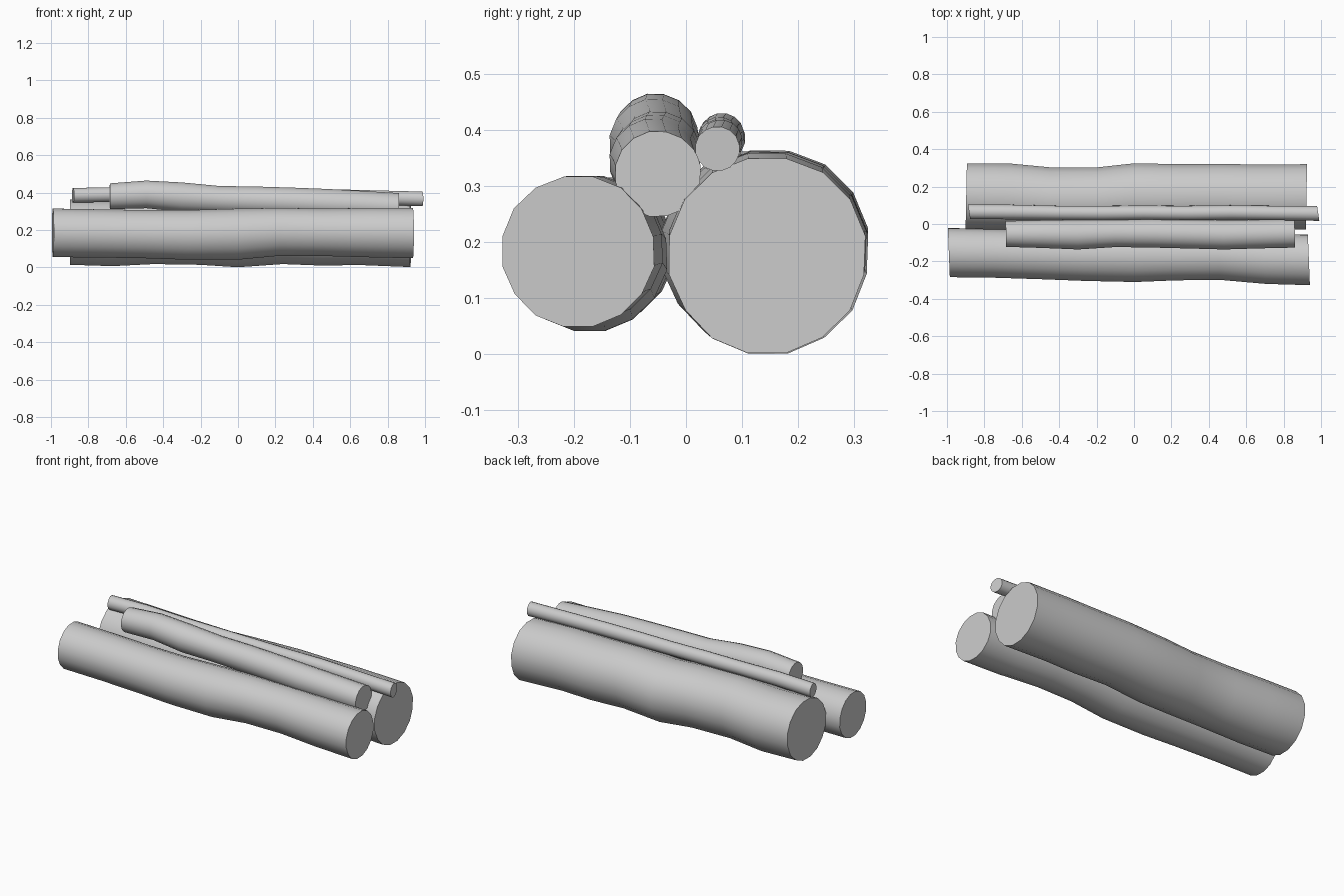
import bpy, bmesh, math, random

random.seed(4)
SIDES = 16


def log(name, stations, tilt=0.0, wobble=0.01):
    """Skin irregular rings along x; each station is (x, y, z, radius)."""
    bm = bmesh.new()
    # one lumpy outline shared along the log keeps the bark grain continuous
    lumps = [1 + random.uniform(-wobble, wobble) for _ in range(SIDES)]
    rings = []
    for x, y, z, r in stations:
        ring = []
        for i in range(SIDES):
            a = 2 * math.pi * (i + 0.5) / SIDES
            dy = r * lumps[i] * math.cos(a)
            dz = r * lumps[i] * math.sin(a)
            ring.append(bm.verts.new((x + tilt * dy, y + dy, z + dz)))
        rings.append(ring)
    for a, b in zip(rings, rings[1:]):
        for i in range(SIDES):
            j = (i + 1) % SIDES
            bm.faces.new((a[i], a[j], b[j], b[i]))
    # sawn ends
    bm.faces.new(rings[0])
    bm.faces.new(rings[-1])
    bmesh.ops.recalc_face_normals(bm, faces=bm.faces)
    mesh = bpy.data.meshes.new(name)
    bm.to_mesh(mesh)
    bm.free()
    obj = bpy.data.objects.new(name, mesh)
    bpy.context.collection.objects.link(obj)
    bpy.context.view_layer.objects.active = obj
    obj.select_set(True)
    bpy.ops.object.shade_smooth_by_angle(angle=math.radians(40))
    obj.select_set(False)


# large front log
log("front_log", [
    (-0.99, -0.153, 0.185, 0.133), (-0.75, -0.157, 0.182, 0.132),
    (-0.50, -0.165, 0.178, 0.132), (-0.27, -0.170, 0.174, 0.136),
    (0.00, -0.172, 0.178, 0.140), (0.22, -0.172, 0.190, 0.131),
    (0.45, -0.170, 0.188, 0.130), (0.70, -0.187, 0.186, 0.135),
    (0.935, -0.192, 0.183, 0.137)], tilt=-0.04)

# largest back log
log("back_log", [
    (-0.897, 0.149, 0.189, 0.178), (-0.67, 0.147, 0.183, 0.179),
    (-0.45, 0.130, 0.190, 0.175), (-0.20, 0.130, 0.186, 0.175),
    (0.00, 0.147, 0.178, 0.180), (0.24, 0.147, 0.190, 0.175),
    (0.45, 0.147, 0.184, 0.177), (0.65, 0.144, 0.186, 0.176),
    (0.922, 0.145, 0.176, 0.177)], tilt=0.02)

# medium branch resting on the two logs
log("medium_branch", [
    (-0.685, -0.053, 0.380, 0.070), (-0.49, -0.054, 0.390, 0.075),
    (-0.30, -0.057, 0.375, 0.080), (-0.10, -0.050, 0.362, 0.074),
    (0.10, -0.050, 0.356, 0.077), (0.30, -0.054, 0.349, 0.078),
    (0.48, -0.058, 0.341, 0.079), (0.68, -0.054, 0.332, 0.077),
    (0.86, -0.050, 0.321, 0.077)], tilt=-0.02)

# thin stick on top
log("thin_stick", [
    (-0.882, 0.066, 0.385, 0.040), (-0.65, 0.064, 0.390, 0.040),
    (-0.40, 0.060, 0.386, 0.038), (-0.17, 0.059, 0.384, 0.039),
    (0.05, 0.061, 0.382, 0.038), (0.28, 0.059, 0.380, 0.039),
    (0.52, 0.062, 0.379, 0.039), (0.75, 0.059, 0.373, 0.039),
    (0.985, 0.056, 0.366, 0.040)], tilt=-0.15)
